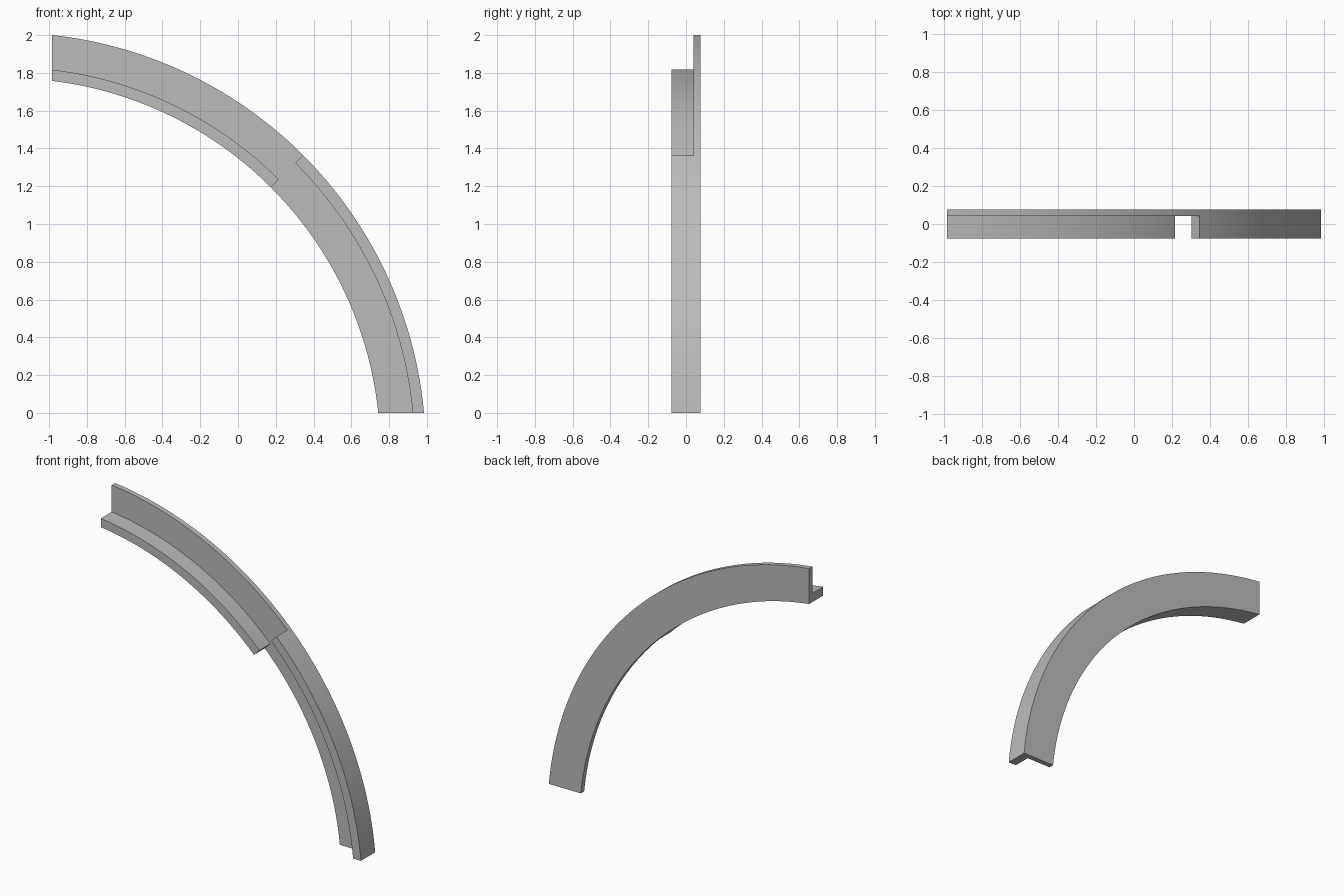
import bpy
import bmesh
from math import asin, acos, pi, sin, cos, radians

cube = bpy.data.objects.get("Cube")
if cube:
    bpy.data.objects.remove(cube, do_unlink=True)

# Arc centre, radii and depths
CX, CZ = -1.222, -0.203
LEFT = -0.985
R_IN, R_LIP_IN, R_LIP_OUT, R_OUT = 1.975, 2.034, 2.157, 2.216
FRONT, WEB, BACK = -0.077, 0.041, 0.077
STEPS = 48

grey = bpy.data.materials.new("plain grey")
grey.use_nodes = True
colour = (0.5, 0.5, 0.5, 1)
grey.diffuse_color = colour
grey.node_tree.nodes["Principled BSDF"].inputs["Base Color"].default_value = colour


def floor_angle(r):
    """Angle at which radius r meets the level foot."""
    return asin(-CZ / r)


def wall_angle(r):
    """Angle at which radius r meets the upright end."""
    return acos((LEFT - CX) / r)


def sweep(bm, profile, end_angle, lip):
    """Sweep an L section from its trimmed end to the middle of the arc."""
    rings = []
    for i in range(STEPS + 1):
        t = i / STEPS
        ring = []
        for r, y in profile:
            a = end_angle(r) * (1 - t) + pi / 4 * t
            ring.append(bm.verts.new((CX + r * cos(a), y, CZ + r * sin(a))))
        rings.append(ring)
    n = len(profile)
    for a, b in zip(rings, rings[1:]):
        for j in range(n):
            k = (j + 1) % n
            bm.faces.new((a[j], a[k], b[k], b[j]))
    bm.faces.new(rings[0])
    # Only the lip needs closing where the two halves meet
    mid = rings[-1]
    verts = [mid[j] for j in lip[:3]]
    r, y = profile[lip[3]][0], WEB
    verts.append(bm.verts.new((CX + r * cos(pi / 4), y, CZ + r * sin(pi / 4))))
    bm.faces.new(verts)


bm = bmesh.new()
# Lower half: lip along the outer edge
sweep(bm, [(R_IN, BACK), (R_OUT, BACK), (R_OUT, FRONT),
           (R_LIP_OUT, FRONT), (R_LIP_OUT, WEB), (R_IN, WEB)],
      floor_angle, (2, 3, 4, 1))
# Upper half: lip along the inner edge
sweep(bm, [(R_OUT, BACK), (R_IN, BACK), (R_IN, FRONT),
           (R_LIP_IN, FRONT), (R_LIP_IN, WEB), (R_OUT, WEB)],
      wall_angle, (2, 3, 4, 1))
bmesh.ops.remove_doubles(bm, verts=bm.verts, dist=0.0001)
bmesh.ops.recalc_face_normals(bm, faces=bm.faces)

mesh = bpy.data.meshes.new("curved_angle_rail")
bm.to_mesh(mesh)
bm.free()
mesh.materials.append(grey)
rail = bpy.data.objects.new("curved_angle_rail", mesh)
bpy.context.collection.objects.link(rail)

# Smooth along the curve, crisp at the corners
bpy.ops.object.select_all(action="DESELECT")
rail.select_set(True)
bpy.context.view_layer.objects.active = rail
bpy.ops.object.shade_smooth_by_angle(angle=radians(30))
